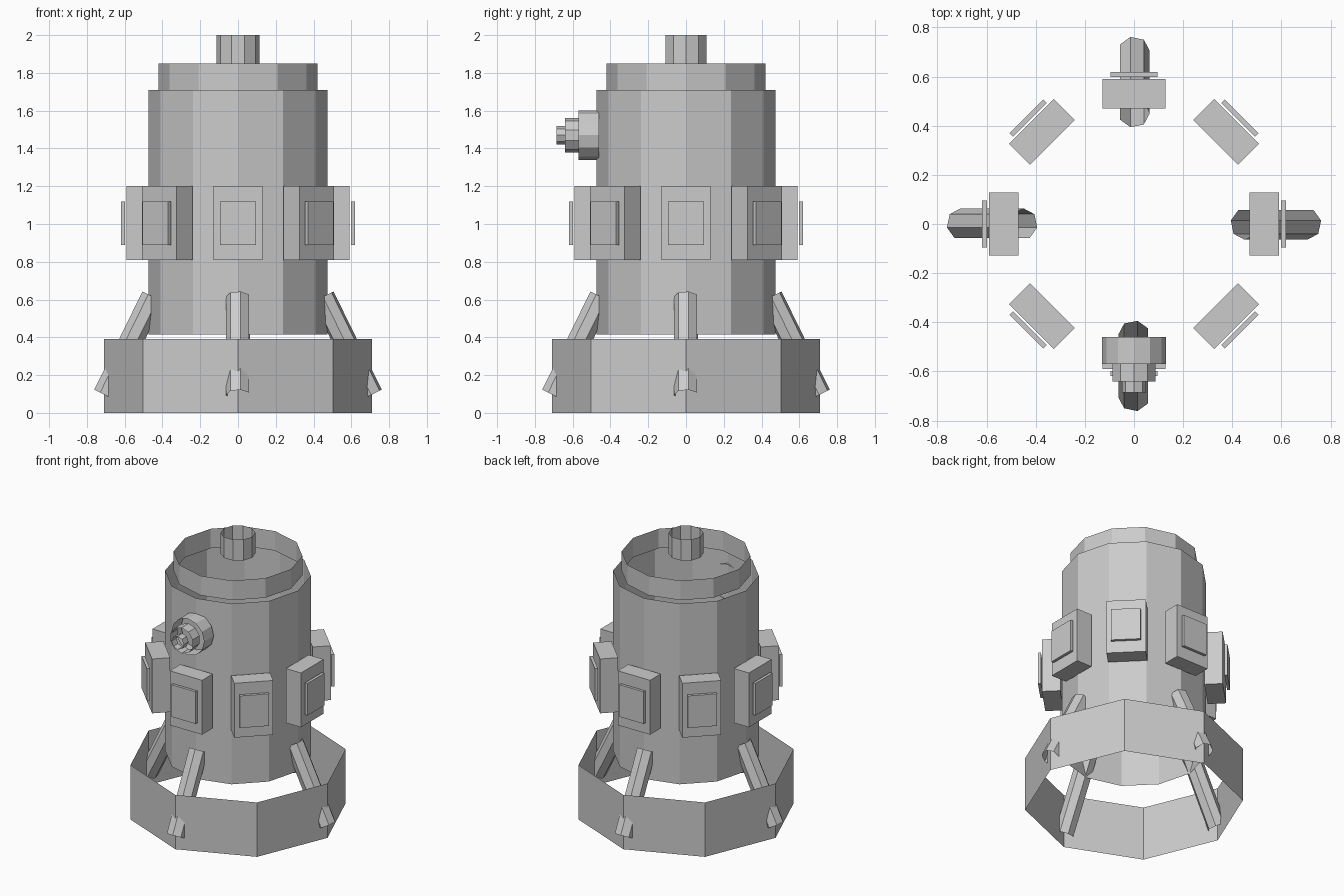
import bpy
from math import radians, pi
from mathutils import Vector, Matrix

cube = bpy.data.objects.get("Cube")
if cube:
    bpy.data.objects.remove(cube)

grey = bpy.data.materials.new("plain_grey")
grey.use_nodes = True
COLOUR = (0.6, 0.6, 0.6, 1)
grey.diffuse_color = COLOUR
grey.node_tree.nodes["Principled BSDF"].inputs["Base Color"].default_value = COLOUR


def finish(name, matrix):
    obj = bpy.context.object
    obj.name = name
    obj.data.name = name
    obj.data.transform(matrix)
    obj.data.materials.append(grey)
    return obj


def tube(name, start, end, radius, sides, phase=0):
    """Open-ended faceted tube between two points."""
    start, end = Vector(start), Vector(end)
    axis = end - start
    bpy.ops.mesh.primitive_cylinder_add(vertices=sides, radius=radius,
                                        depth=axis.length, end_fill_type='NOTHING')
    turn = axis.to_track_quat('Z', 'Y').to_matrix().to_4x4()
    place = Matrix.Translation((start + end) / 2)
    return finish(name, place @ turn @ Matrix.Rotation(phase, 4, 'Z'))


def box(name, centre, size, heading):
    """Box placed along +x, then swung round the body."""
    bpy.ops.mesh.primitive_cube_add(size=1)
    return finish(name, Matrix.Rotation(heading, 4, 'Z')
                  @ Matrix.Translation(centre) @ Matrix.Diagonal((*size, 1)))


# Open shells stacked up the central axis
tube("base_skirt", (0, 0, 0), (0, 0, 0.39), 0.71, 8)
tube("body_shell", (0, 0, 0.415), (0, 0, 1.71), 0.475, 12)
tube("top_collar", (0, 0, 1.71), (0, 0, 1.85), 0.42, 12)
tube("top_pipe", (0, 0, 1.85), (0, 0, 2.0), 0.113, 10, pi / 2)

# Stepped nozzle on the front
for part, y0, y1, radius, sides in (("nozzle_base", -0.46, -0.57, 0.13, 12),
                                    ("nozzle_middle", -0.56, -0.64, 0.092, 10),
                                    ("nozzle_tip", -0.63, -0.685, 0.048, 8)):
    tube(part, (0, y0, 1.47), (0, y1, 1.47), radius, sides)

# Ring of eight boxes, each with a raised cover
for i in range(8):
    heading = i * pi / 4
    box(f"side_box_{i + 1}", (0.53, 0, 1.005), (0.12, 0.257, 0.39), heading)
    box(f"box_cover_{i + 1}", (0.609, 0, 1.005), (0.02, 0.193, 0.23), heading)

# Four slanted struts passing through the skirt
for i in range(4):
    strut = tube(f"strut_{i + 1}", (0.705, 0, 0.095), (0.45, 0, 0.615), 0.064, 7)
    # Point one ridge sideways, keeping the slant
    axis = Vector((-0.255, 0, 0.52)).normalized()
    centre = Vector((0.5775, 0, 0.355))
    ridge = strut.data.vertices[1].co - strut.data.vertices[0].co
    ridge = strut.data.vertices[0].co - Vector((0.705, 0, 0.095))
    target = Vector((0, -1, 0))
    spin = ridge.rotation_difference(target).to_matrix().to_4x4()
    strut.data.transform(Matrix.Translation(centre) @ spin @ Matrix.Translation(-centre))
    strut.data.transform(Matrix.Rotation(i * pi / 2, 4, 'Z'))
